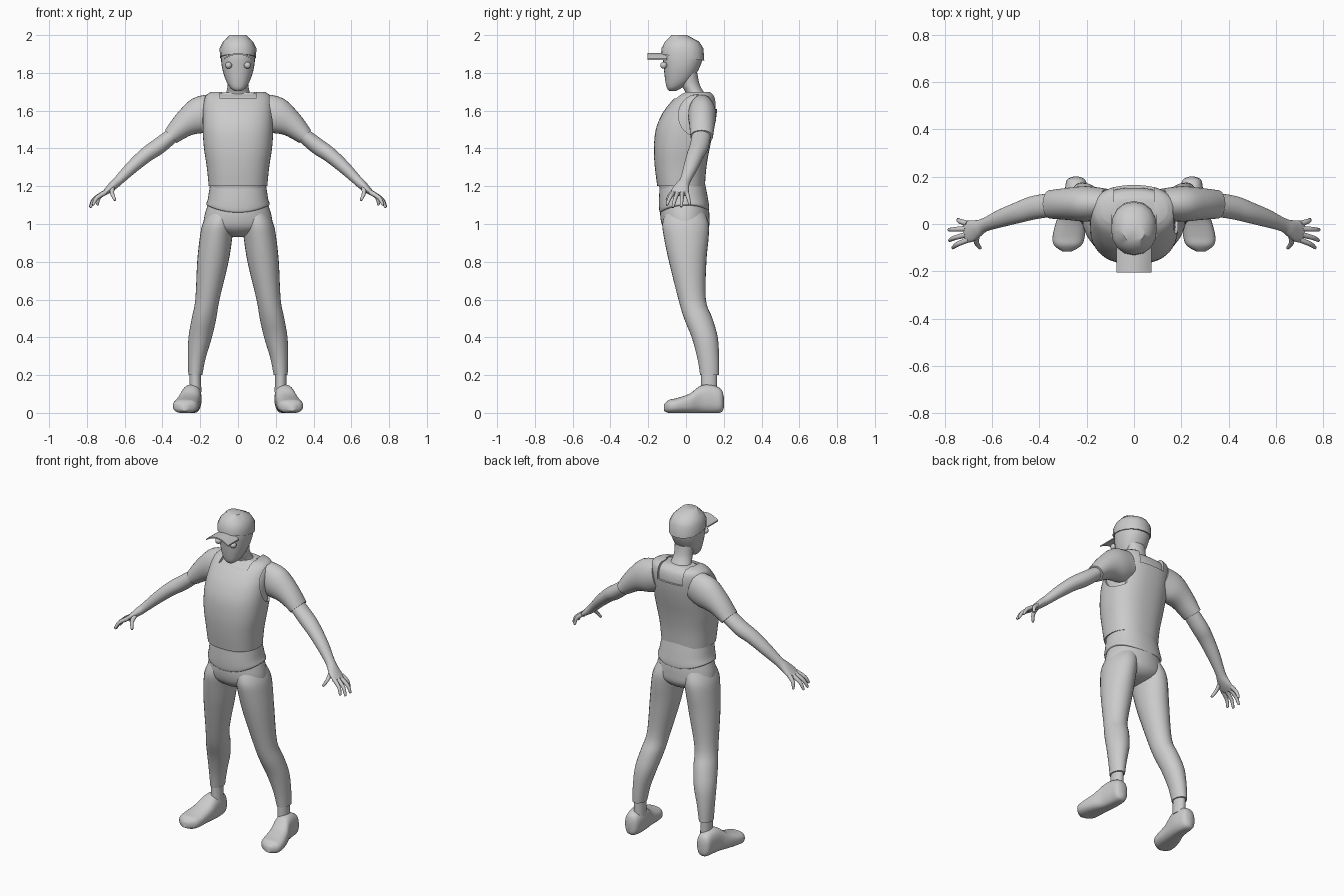
import bpy, bmesh, math
from mathutils import Vector

old = bpy.data.objects.get("Cube")
if old:
    bpy.data.objects.remove(old)

grey = bpy.data.materials.new("plain grey")
grey.use_nodes = True
grey.diffuse_color = (0.6, 0.6, 0.6, 1)
grey.node_tree.nodes["Principled BSDF"].inputs["Base Color"].default_value = (0.6, 0.6, 0.6, 1)
parts = []


def finish(name, bm, mirror=False):
    """Turn a bmesh into a named part, optionally mirrored to the right side."""
    bmesh.ops.recalc_face_normals(bm, faces=bm.faces)
    mesh = bpy.data.meshes.new(name)
    bm.to_mesh(mesh)
    bm.free()
    mesh.materials.append(grey)
    ob = bpy.data.objects.new(name, mesh)
    bpy.context.collection.objects.link(ob)
    if mirror:
        ob.modifiers.new("Mirror", 'MIRROR').use_mirror_merge = False
    parts.append(ob)
    return ob


def refine(rings, steps):
    """Add in-between rings along a smooth curve."""
    out = []
    for i in range(len(rings) - 1):
        p = [rings[max(0, min(len(rings) - 1, i + k))] for k in (-1, 0, 1, 2)]
        for s in range(steps):
            t = s / steps
            out.append([b + t / 2 * (c - a + t * (2*a - 5*b + 4*c - d + t * (3*(b - c) + d - a)))
                        for a, b, c, d in zip(*p)])
    return out + [rings[-1]]


def loft(name, rings, ref=(0, 1, 0), tangent=None, power=2.0, segs=28, steps=4,
         mirror=False, shape=None):
    """Skin rings of (x, y, z, radius along ref, radius across)."""
    rings = refine(rings, steps)
    bm = bmesh.new()
    loops = []
    for i, r in enumerate(rings):
        c = Vector(r[:3])
        ahead = Vector(rings[min(i + 1, len(rings) - 1)][:3])
        t = Vector(tangent) if tangent else ahead - Vector(rings[max(i - 1, 0)][:3])
        t.normalize()
        u = Vector(ref)
        u = (u - t * u.dot(t)).normalized()
        v = t.cross(u)
        loop = []
        for k in range(segs):
            a = math.tau * k / segs
            ca, sa = math.cos(a), math.sin(a)
            ca = math.copysign(abs(ca) ** (2 / power), ca)
            sa = math.copysign(abs(sa) ** (2 / power), sa)
            loop.append(bm.verts.new(c + u * ca * r[3] + v * sa * r[4]))
        loops.append(loop)
    for a, b in zip(loops, loops[1:]):
        for k in range(segs):
            n = (k + 1) % segs
            bm.faces.new((a[k], a[n], b[n], b[k]))
    bm.faces.new(loops[0])
    bm.faces.new(loops[-1])
    if shape:
        for v in bm.verts:
            shape(v.co)
    return finish(name, bm, mirror)


def stack(name, rows, **kw):
    """Level rings from (height, half width, front y, back y, centre x)."""
    rings = [(r[4] if len(r) > 4 else 0, (r[2] + r[3]) / 2, r[0], (r[3] - r[2]) / 2, r[1])
             for r in rows]
    return loft(name, rings, tangent=(0, 0, 1), **kw)


# Torso shirt, and the vest as a slightly larger shell over it
chest = [(1.2, .155, -.152, .1), (1.3, .165, -.165, .108), (1.4, .18, -.17, .125),
         (1.5, .187, -.16, .148), (1.58, .186, -.128, .162), (1.64, .182, -.085, .165),
         (1.68, .17, -.045, .155), (1.7, .14, -.01, .135)]
vest = stack("vest", chest, power=2.4, segs=48)
stack("shirt_body", [(z - .012, w - .012, f + .012, b - .012) for z, w, f, b in chest]
      + [(1.697, .07, 0, .11)], power=2.4, segs=48)


def hem(co):
    if co.z < 1.13:
        co.z += (1.13 - co.z) / .06 * (.03 * (co.x / .165) ** 2 + .1 * (co.y + .13) * .4)


stack("shirt_waist", [(1.06, .16, -.132, .115), (1.07, .168, -.141, .123), (1.13, .16, -.143, .117),
                      (1.22, .146, -.138, .1)], power=2.3, segs=40, shape=hem)


# Vest openings: arm holes, back neckline and front neckline
def cut(bm):
    mesh = bpy.data.meshes.new("cutter")
    bmesh.ops.recalc_face_normals(bm, faces=bm.faces)
    bm.to_mesh(mesh)
    bm.free()
    cutter = bpy.data.objects.new("cutter", mesh)
    cutter.hide_render = True
    bpy.context.collection.objects.link(cutter)
    mod = vest.modifiers.new("Opening", 'BOOLEAN')
    mod.operation, mod.solver, mod.object = 'DIFFERENCE', 'EXACT', cutter
    bpy.context.view_layer.objects.active = vest
    bpy.ops.object.modifier_apply(modifier=mod.name)
    bpy.data.objects.remove(cutter)


for side in (-1, 1):
    bm = bmesh.new()
    bmesh.ops.create_cone(bm, cap_ends=True, segments=32, radius1=1, radius2=1, depth=.2)
    for v in bm.verts:
        v.co = Vector((side * (.24 + v.co.z), .06 + v.co.x * .1, 1.575 + v.co.y * .11))
    cut(bm)
for width, front, back, low in ((.17, .05, .3, 1.61), (.19, -.3, .06, 1.665)):
    bm = bmesh.new()
    bmesh.ops.create_cube(bm, size=1)
    for v in bm.verts:
        v.co = Vector((v.co.x * width, (front + back) / 2 + v.co.y * (back - front),
                       low + .1 + v.co.z * .2))
    cut(bm)

# Trousers: hips and legs
stack("trouser_hips", [(1.13, .15, -.13, .105), (1.09, .164, -.136, .12), (1.03, .18, -.135, .124),
                       (.98, .175, -.12, .12), (.945, .1, -.08, .09), (.93, .03, -.03, .04)], segs=40)
stack("trouser_leg", [(1.06, .075, -.11, .1, .085), (1.0, .084, -.125, .12, .104),
                      (.93, .086, -.117, .12, .116), (.8, .083, -.09, .108, .133),
                      (.6, .064, -.04, .105, .162), (.5, .065, -.01, .14, .18),
                      (.4, .062, .03, .168, .2), (.29, .047, .06, .175, .218),
                      (.2, .037, .075, .175, .226)], mirror=True)
stack("ankle", [(.22, .03, .08, .165, .226), (.16, .031, .08, .165, .226),
                (.11, .032, .08, .165, .226)], mirror=True)


# Shoes, lofted from heel to toe
def sole(co):
    co.z = max(co.z, 0)


loft("shoe", [(.245, .2, .055, .012, .03), (.245, .185, .065, .04, .062),
              (.244, .13, .073, .05, .076), (.25, .075, .07, .054, .073),
              (.264, .02, .05, .062, .052), (.276, -.05, .038, .068, .04),
              (.28, -.09, .034, .058, .035), (.283, -.116, .028, .02, .018)],
     ref=(1, 0, 0), tangent=(0, -1, 0), power=2.5, mirror=True, shape=sole)

# Sleeves and arms
loft("sleeve", [(.12, .085, 1.6, .065, .09), (.2, .085, 1.575, .075, .098),
                (.28, .085, 1.53, .068, .07), (.355, .083, 1.463, .06, .046)], mirror=True)
loft("arm", [(.33, .083, 1.483, .05, .038), (.42, .07, 1.412, .05, .043),
             (.485, .05, 1.367, .045, .04), (.56, .025, 1.302, .038, .034),
             (.63, -.003, 1.233, .029, .026), (.66, -.018, 1.205, .036, .024),
             (.69, -.03, 1.178, .046, .018), (.715, -.036, 1.158, .042, .012)], mirror=True)

# Fingers and thumb
fingers = {"little_finger": ((.705, .002, 1.168), (.745, .02, 1.1)),
           "ring_finger": ((.71, -.02, 1.165), (.785, -.025, 1.09)),
           "middle_finger": ((.71, -.045, 1.165), (.782, -.07, 1.087)),
           "index_finger": ((.7, -.066, 1.168), (.768, -.102, 1.1)),
           "thumb": ((.665, -.05, 1.19), (.65, -.103, 1.125))}
for name, (root, tip) in fingers.items():
    a, b = Vector(root), Vector(tip)
    mid = a.lerp(b, .55) + Vector((.01, 0, .008))
    loft(name, [(*a, .012, .013), (*mid, .01, .011), (*b.lerp(mid, .1), .007, .007),
                (*b, .002, .002)], segs=12, steps=3, ref=(0.3, 1, 0.2), mirror=True)

# Neck and head
stack("neck", [(1.64, .09, 0, .14), (1.69, .064, .0, .1), (1.74, .055, -.025, .072),
               (1.8, .058, -.03, .06)])
stack("head", [(1.705, .02, -.09, -.05), (1.722, .042, -.102, -.02), (1.76, .064, -.11, .03),
               (1.82, .083, -.117, .068), (1.88, .09, -.122, .088), (1.93, .085, -.115, .08)],
      power=2.2)
bm = bmesh.new()
bmesh.ops.create_uvsphere(bm, u_segments=16, v_segments=10, radius=.018)
bmesh.ops.translate(bm, verts=bm.verts, vec=(.05, -.118, 1.84))
finish("eye", bm, mirror=True)


# Cap with a faceted crown and an arched brim
def cap_rim(co):
    if co.z < 1.9:
        co.z -= .15 * (co.y + .02)


stack("cap_crown", [(1.882, .096, -.132, .097), (1.93, .097, -.13, .092),
                    (1.965, .08, -.112, .07), (2.0, .045, -.075, .005)],
      segs=16, steps=1, power=2.2, shape=cap_rim)
bm = bmesh.new()
bmesh.ops.create_grid(bm, x_segments=12, y_segments=4, size=1)
for v in bm.verts:
    x, y = v.co.x, v.co.y
    v.co = Vector((x * .075, -.153 + y * .052, 1.905 - .028 * x * x))
bmesh.ops.solidify(bm, geom=bm.faces[:], thickness=.008)
finish("cap_brim", bm)

# Smooth shading with sharp hems
bpy.ops.object.select_all(action='DESELECT')
for ob in parts:
    ob.select_set(True)
bpy.context.view_layer.objects.active = parts[0]
bpy.ops.object.shade_smooth_by_angle(angle=math.radians(45))
